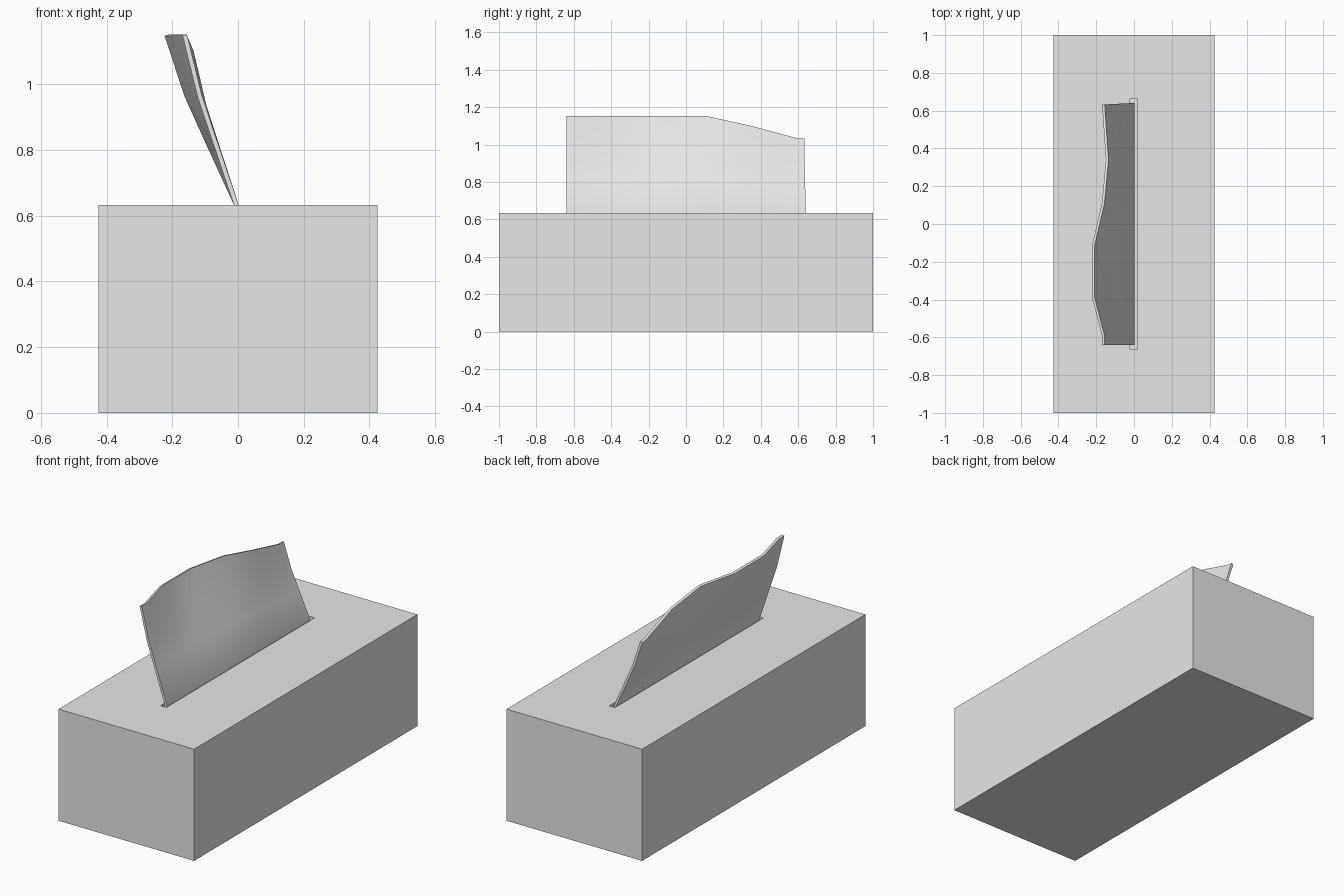
import bpy
import bmesh
import math

cube = bpy.data.objects.get("Cube")
if cube:
    bpy.data.objects.remove(cube, do_unlink=True)

BOX_TOP = 0.633

grey = bpy.data.materials.new("light grey")
grey.use_nodes = True
grey.diffuse_color = (0.8, 0.8, 0.8, 1)
grey.node_tree.nodes["Principled BSDF"].inputs["Base Color"].default_value = (0.8, 0.8, 0.8, 1)


def add_block(name, size, center):
    bpy.ops.mesh.primitive_cube_add(size=1, location=center)
    ob = bpy.context.object
    ob.name = name
    ob.scale = size
    bpy.ops.object.transform_apply(location=True, rotation=False, scale=True)
    ob.data.materials.append(grey)
    return ob


# Box with a narrow slot cut in the lid
box = add_block("box", (0.85, 2, BOX_TOP), (0, 0, BOX_TOP / 2))
cutter = add_block("slot_cutter", (0.036, 1.33, 0.2), (-0.002, 0, BOX_TOP))
cutter.hide_render = True
cutter.hide_set(True)
cut = box.modifiers.new("slot", "BOOLEAN")
cut.operation = "DIFFERENCE"
cut.solver = "EXACT"
cut.object = cutter

# Tissue: columns give y, lean and height of the top edge
columns = [
    (-0.64, -0.162, 1.15), (-0.595, -0.162, 1.15), (-0.38, -0.217, 1.15),
    (-0.12, -0.217, 1.15), (0.11, -0.163, 1.15), (0.34, -0.142, 1.10),
    (0.60, -0.160, 1.03), (0.632, -0.162, 1.03),
]
# Rows give height fraction and lean fraction; the first sits inside the slot
rows = [(-0.12, 0), (0, 0), (0.35, 0.39), (0.64, 0.71), (1, 1)]
root_x = -0.005

bm = bmesh.new()
grid = []
for i, (y, top_x, top_z) in enumerate(columns):
    line = []
    for t, lean in rows:
        flare = 0.008 * (1 - max(t, 0)) if i == len(columns) - 1 else 0
        x = root_x + (top_x - root_x) * lean
        z = BOX_TOP + (top_z - BOX_TOP) * t
        line.append(bm.verts.new((x, y + flare, z)))
    grid.append(line)
for a, b in zip(grid, grid[1:]):
    for j in range(len(rows) - 1):
        bm.faces.new((a[j], b[j], b[j + 1], a[j + 1]))
mesh = bpy.data.meshes.new("tissue")
bm.to_mesh(mesh)
bm.free()
mesh.materials.append(grey)
tissue = bpy.data.objects.new("tissue", mesh)
bpy.context.collection.objects.link(tissue)

# Give the sheet its thickness, then smooth the folds but keep the rim sharp
solid = tissue.modifiers.new("thickness", "SOLIDIFY")
solid.thickness = 0.014
solid.offset = 0
bpy.ops.object.select_all(action="DESELECT")
tissue.select_set(True)
bpy.context.view_layer.objects.active = tissue
bpy.ops.object.modifier_apply(modifier=solid.name)
bpy.ops.object.shade_smooth_by_angle(angle=math.radians(40))
